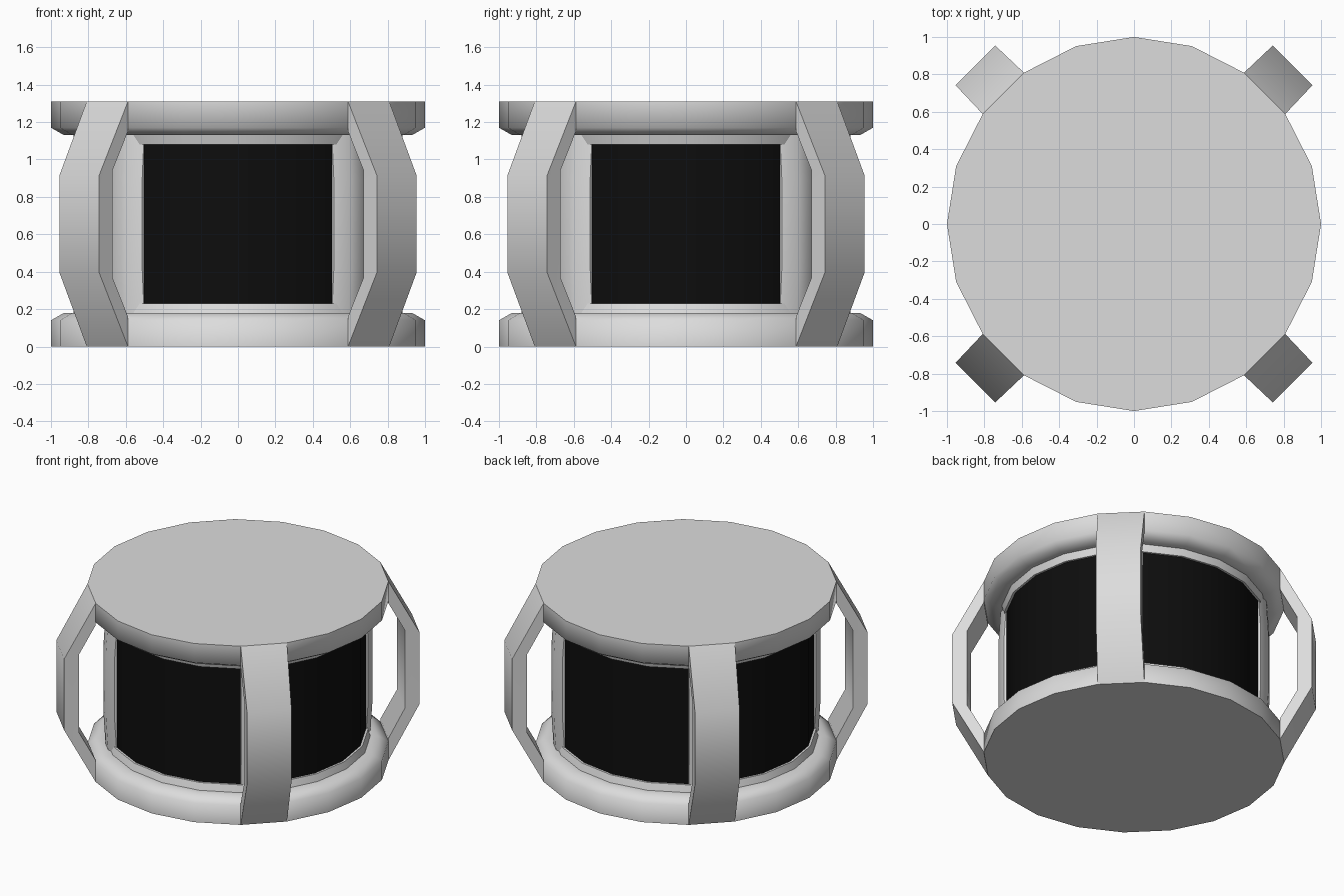
import bpy, bmesh, math
from mathutils import Matrix

if "Cube" in bpy.data.objects:
    bpy.data.objects.remove(bpy.data.objects["Cube"])

H = 1.31      # total height
SIDES = 20


def material(name, rgb):
    m = bpy.data.materials.new(name)
    m.diffuse_color = (*rgb, 1)
    m.use_nodes = True
    m.node_tree.nodes["Principled BSDF"].inputs["Base Color"].default_value = m.diffuse_color
    return m


light = material("light_metal", (0.72, 0.72, 0.72))
black = material("black_core", (0.004, 0.004, 0.004))


def loft(name, rings, mat, angle=0.0, smooth=180):
    """Bridge a list of equal-sized point rings and cap both ends."""
    bm = bmesh.new()
    loops = [[bm.verts.new(p) for p in ring] for ring in rings]
    n = len(loops[0])
    for a, b in zip(loops, loops[1:]):
        for i in range(n):
            j = (i + 1) % n
            bm.faces.new((a[i], a[j], b[j], b[i]))
    bm.faces.new(loops[0][::-1])
    bm.faces.new(loops[-1])
    bmesh.ops.recalc_face_normals(bm, faces=bm.faces)
    bmesh.ops.transform(bm, matrix=Matrix.Rotation(angle, 4, 'Z'), verts=bm.verts)
    me = bpy.data.meshes.new(name)
    bm.to_mesh(me)
    bm.free()
    me.materials.append(mat)
    ob = bpy.data.objects.new(name, me)
    bpy.context.collection.objects.link(ob)
    bpy.ops.object.select_all(action='DESELECT')
    ob.select_set(True)
    bpy.context.view_layer.objects.active = ob
    bpy.ops.object.shade_smooth_by_angle(angle=math.radians(smooth))
    return ob


def circle(r, z):
    return [(r * math.cos(i * math.tau / SIDES), r * math.sin(i * math.tau / SIDES), z)
            for i in range(SIDES)]


# Dark drum in the middle
loft("drum_core", [circle(0.85, 0.2), circle(0.85, H - 0.2)], black, smooth=30)

# Bottom and top end caps: thick rim, chamfer, small inner step
profile = [(1.0, 0.0), (1.0, 0.14), (0.93, 0.18), (0.88, 0.18), (0.865, 0.23)]
loft("bottom_cap", [circle(r, z) for r, z in profile], light, smooth=60)
loft("top_cap", [circle(r, H - z) for r, z in profile], light, smooth=60)

# Outer handle path as (outer r, outer z, inner r, inner z), and half widths
path = [(0.988, 0.0, 0.988, 0.16, 0.156), (1.2, 0.395, 1.1, 0.37, 0.15)]
path += [(a, H - b, c, H - d, t) for a, b, c, d, t in path[::-1]]
# Inner panel sections as (z, radial offset)
sections = [(0.17, -0.015), (0.42, 0.0), (H - 0.42, 0.0), (H - 0.17, -0.015)]

for k in range(4):
    ang = math.radians(45 + 90 * k)
    # Outer handle bridging the two caps
    loft(f"outer_handle_{k + 1}",
         [[(a, -t, b), (a, t, b), (c, t, d), (c, -t, d)] for a, b, c, d, t in path],
         light, ang, 60)
    # Chamfered strip against the drum
    loft(f"drum_strip_{k + 1}",
         [[(0.80 + o, -0.13, z), (0.855 + o, -0.13, z), (0.9 + o, -0.05, z),
           (0.9 + o, 0.05, z), (0.855 + o, 0.13, z), (0.80 + o, 0.13, z)]
          for z, o in sections], light, ang, 60)
